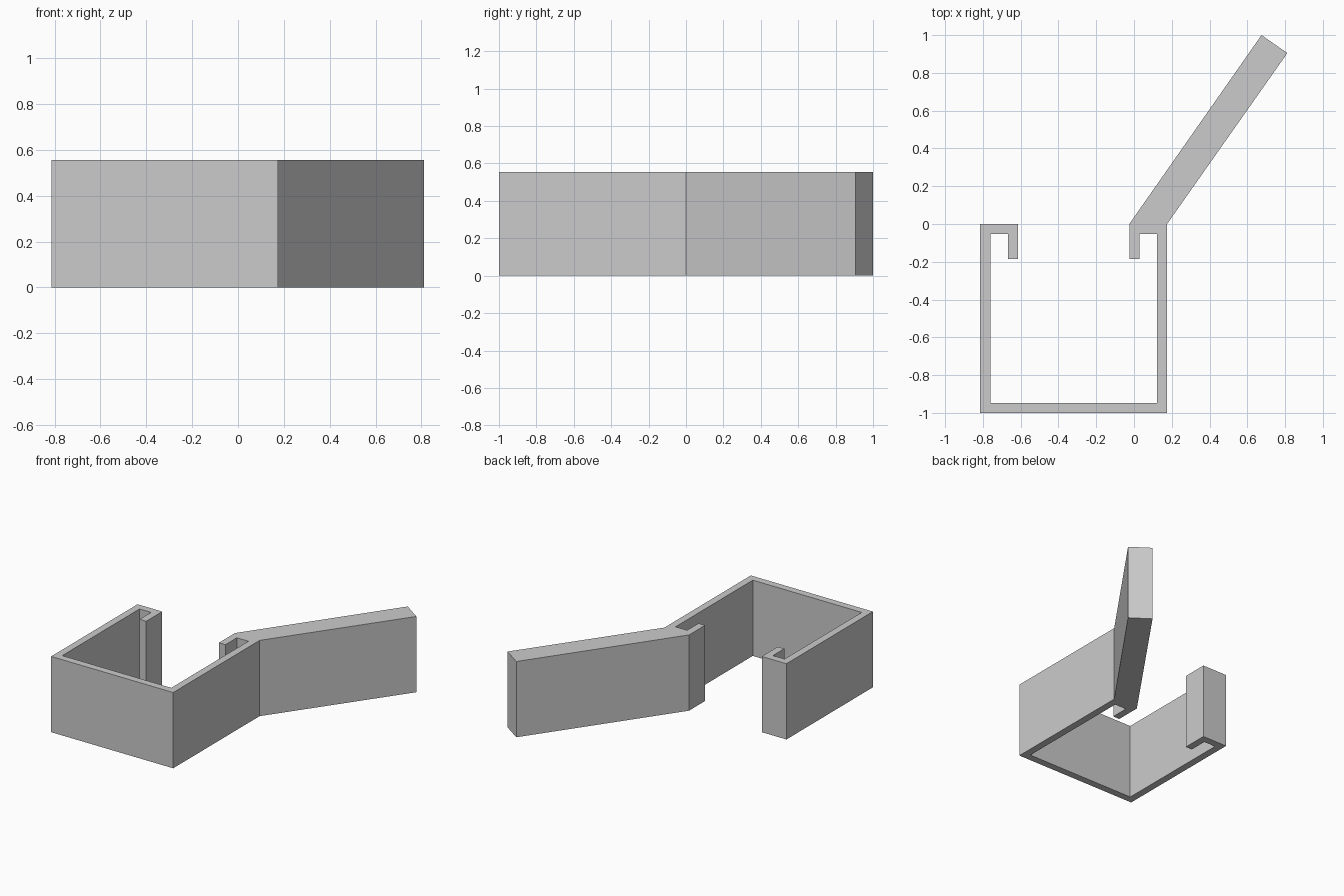
import bpy
import bmesh

cube = bpy.data.objects.get("Cube")
if cube:
    bpy.data.objects.remove(cube, do_unlink=True)

HEIGHT = 0.555
WALL = 0.053
LEFT, RIGHT = -0.814, 0.175      # outer side walls
FRONT, BACK = -1.0, 0.0          # outer front wall and lip line
LIP = 0.2                        # length of each return lip
HOOK = -0.185                    # tip of each inward hook

grey = bpy.data.materials.new("plain grey")
grey.use_nodes = True
colour = (0.6, 0.6, 0.6, 1)
grey.diffuse_color = colour
grey.node_tree.nodes["Principled BSDF"].inputs["Base Color"].default_value = colour


def hook_end(wall_x, side):
    """Inner outline of one hooked end, from the wall to the hook tip."""
    tip = wall_x + side * LIP
    return [(wall_x + side * WALL, BACK - WALL),
            (tip - side * WALL, BACK - WALL),
            (tip - side * WALL, HOOK),
            (tip, HOOK),
            (tip, BACK)]


# Channel outline with a hook at each end and a slanted arm on the left one
outline = [(LEFT, BACK), (LEFT, FRONT), (RIGHT, FRONT), (RIGHT, BACK)]
outline += [(0.812, 0.905), (0.675, 1.0)]
outline += hook_end(RIGHT, -1)[::-1]
outline += [(RIGHT - WALL, FRONT + WALL), (LEFT + WALL, FRONT + WALL)]
outline += hook_end(LEFT, 1)

# Extrude the outline to full height
bm = bmesh.new()
base = bm.faces.new([bm.verts.new((x, y, 0)) for x, y in outline])
top = bmesh.ops.extrude_face_region(bm, geom=[base], use_keep_orig=True)
moved = [v for v in top["geom"] if isinstance(v, bmesh.types.BMVert)]
bmesh.ops.translate(bm, verts=moved, vec=(0, 0, HEIGHT))
bmesh.ops.recalc_face_normals(bm, faces=bm.faces)

mesh = bpy.data.meshes.new("clip_with_arm")
bm.to_mesh(mesh)
bm.free()
mesh.materials.append(grey)
clip = bpy.data.objects.new("clip_with_arm", mesh)
bpy.context.collection.objects.link(clip)
